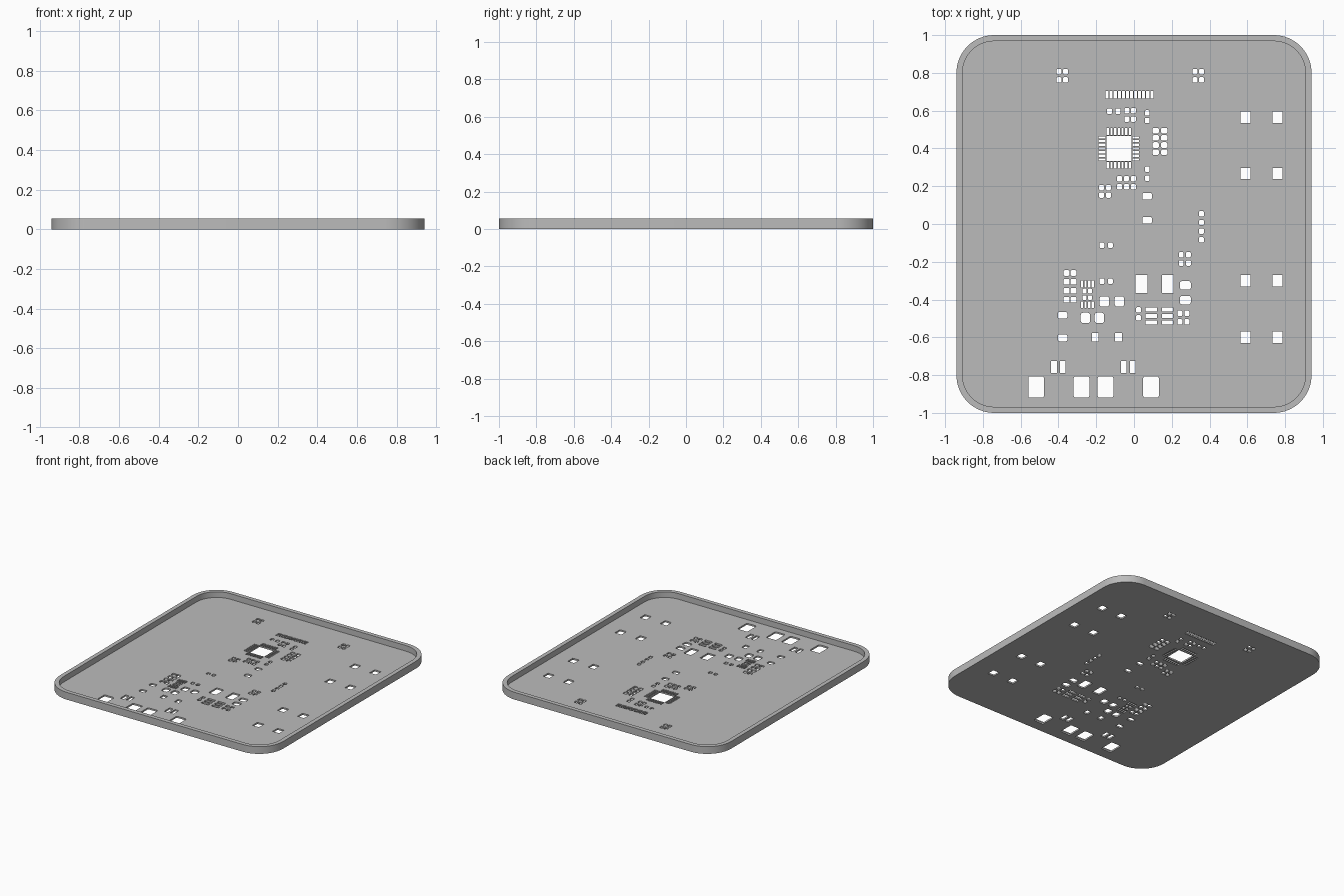
import bpy
import bmesh
from math import sin, cos, pi, radians

cube = bpy.data.objects.get("Cube")
if cube:
    bpy.data.objects.remove(cube)

HEIGHT, FLOOR = .055, .012
bm = bmesh.new()


def outline(x, y, width, depth, radius, steps):
    """Points of a rounded rectangle, counter-clockwise."""
    if radius == 0:
        return [(x + sx * width / 2, y + sy * depth / 2)
                for sx, sy in ((1, 1), (-1, 1), (-1, -1), (1, -1))]
    points = []
    for quarter, (sx, sy) in enumerate(((1, 1), (-1, 1), (-1, -1), (1, -1))):
        for step in range(steps + 1):
            angle = (quarter + step / steps) * pi / 2
            points.append((x + sx * (width / 2 - radius) + radius * cos(angle),
                           y + sy * (depth / 2 - radius) + radius * sin(angle)))
    return points


def ring(points, z):
    """Closed loop of edges at one height."""
    verts = [bm.verts.new((px, py, z)) for px, py in points]
    edges = [bm.edges.new((a, b)) for a, b in zip(verts, verts[1:] + verts[:1])]
    return verts, edges


def wall(lower, upper):
    """Quads joining two matching loops."""
    low, high = lower[0], upper[0]
    for i in range(len(low)):
        bm.faces.new((low[i - 1], low[i], high[i], high[i - 1]))


def fill(loops):
    """Flat face bounded by the first loop, with the others as openings."""
    edges = [edge for loop in loops for edge in loop[1]]
    bmesh.ops.triangle_fill(bm, edges=edges, use_beauty=True, normal=(0, 0, 1))


def span(middle, count, pitch):
    return [middle + (i - (count - 1) / 2) * pitch for i in range(count)]


openings = []


def pads(across, along, size, rounding=.25):
    """Openings at every crossing of the given x and y positions."""
    width, depth = size
    radius = rounding * min(size)
    for x in across:
        for y in along:
            openings.append(outline(x, y, width, depth, radius, steps=3))


DOT, CHIP_PAD, SLIM = (.026, .029), (.033, .03), (.012, .036)
SLIM_SIDE = SLIM[::-1]
FLAT, BLOCK, TALL = (.05, .036), (.05, .055), (.03, .065)

# Corner marker clusters
for x in (-.38, .34):
    pads(across=span(x, count=2, pitch=.035), along=span(.785, count=2, pitch=.044), size=DOT)

# Ribbon connector row
pads(across=span(-.024, count=12, pitch=.0215), along=[.685], size=(.016, .04), rounding=0)

# Square chip: centre pad and four rows of leads
chip_x, chip_y = -.08, .4
pads(across=[chip_x], along=[chip_y], size=(.132, .132), rounding=0)
leads_x = span(chip_x, count=7, pitch=.0195)
leads_y = span(chip_y, count=7, pitch=.0195)
pads(across=leads_x, along=span(chip_y, count=2, pitch=.178), size=SLIM, rounding=0)
pads(across=span(chip_x, count=2, pitch=.178), along=leads_y, size=SLIM_SIDE, rounding=0)

# Small parts around the chip
pads(across=[-.13, -.085], along=[.597], size=DOT)
pads(across=[-.038, -.003], along=[.6, .555], size=DOT)
pads(across=[.07], along=[.588, .548, .29, .242], size=DOT)
pads(across=[.115, .16], along=span(.437, count=4, pitch=.038), size=CHIP_PAD)
pads(across=span(-.04, count=3, pitch=.037), along=[.24, .197], size=DOT)
pads(across=[-.172, -.135], along=[.193, .153], size=DOT)
pads(across=[.07], along=[.147, .02], size=FLAT)

# Small parts in the middle
pads(across=[.357], along=span(-.015, count=4, pitch=.046), size=DOT)
pads(across=[-.17, -.125], along=[-.113, -.303], size=DOT)
pads(across=[.25, .288], along=[-.163, -.207], size=DOT)

# Left cluster with a fine-lead part
pads(across=[-.357, -.32], along=span(-.33, count=4, pitch=.047), size=CHIP_PAD)
pads(across=span(-.247, count=4, pitch=.019), along=[-.318, -.428], size=SLIM, rounding=0)
pads(across=[-.262, -.233], along=[-.355, -.39], size=(.022, .025))
pads(across=[-.157, -.077], along=[-.41], size=BLOCK)
pads(across=[-.257, -.183], along=[-.497], size=BLOCK)
pads(across=[-.378], along=[-.483, -.603], size=FLAT)
pads(across=[-.206, -.082], along=[-.6], size=(.035, .045), rounding=0)

# Right cluster
pads(across=[.04, .178], along=[-.318], size=(.062, .095), rounding=0)
pads(across=[.272], along=[-.325, -.403], size=(.058, .046))
pads(across=[.024], along=[-.455, -.497], size=DOT)
pads(across=[.092, .177], along=span(-.487, count=3, pitch=.035), size=(.06, .021), rounding=0)
pads(across=[.243, .28], along=[-.473, -.518], size=DOT)

# Front edge terminals
for x in (-.4, -.03):
    pads(across=span(x, count=2, pitch=.047), along=[-.757], size=TALL, rounding=0)
pads(across=[-.518, -.278, -.151, .09], along=[-.863], size=(.083, .113), rounding=.12)

# Button pads down the right side
pads(across=[.59, .76], along=[.566, .267, -.3, -.6], size=(.054, .06), rounding=0)

# Tray body: outer wall, raised rim and perforated floor
outer = outline(0, 0, 1.88, 2, radius=.2, steps=16)
inner = outline(0, 0, 1.816, 1.936, radius=.168, steps=16)
outer_low, outer_high = ring(outer, 0), ring(outer, HEIGHT)
inner_low, inner_high = ring(inner, FLOOR), ring(inner, HEIGHT)
wall(outer_low, outer_high)
wall(inner_low, inner_high)
wall(outer_high, inner_high)
holes_low = [ring(points, 0) for points in openings]
holes_high = [ring(points, FLOOR) for points in openings]
for low, high in zip(holes_low, holes_high):
    wall(low, high)
fill([outer_low] + holes_low)
fill([inner_low] + holes_high)
bmesh.ops.recalc_face_normals(bm, faces=bm.faces[:])

mesh = bpy.data.meshes.new("stencil_tray")
bm.to_mesh(mesh)
bm.free()
tray = bpy.data.objects.new("stencil_tray", mesh)
bpy.context.collection.objects.link(tray)

# Plain grey finish
grey = bpy.data.materials.new("plain_grey")
grey.use_nodes = True
colour = (.5, .5, .5, 1)
grey.diffuse_color = colour
grey.node_tree.nodes["Principled BSDF"].inputs["Base Color"].default_value = colour
mesh.materials.append(grey)

bpy.context.view_layer.objects.active = tray
tray.select_set(True)
bpy.ops.object.shade_smooth_by_angle(angle=radians(30))
